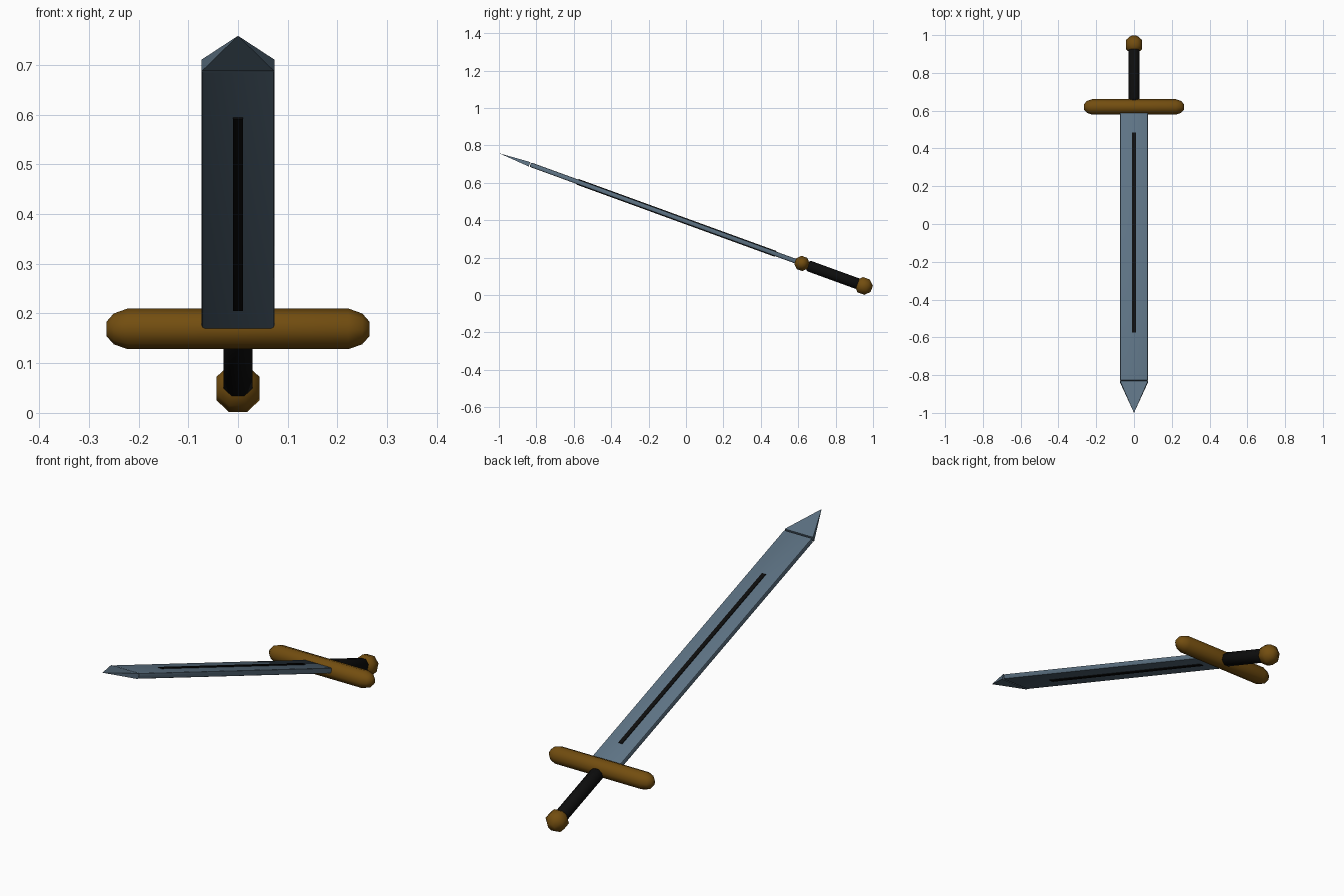
import bpy, bmesh, math
from mathutils import Matrix

if "Cube" in bpy.data.objects:
    bpy.data.objects.remove(bpy.data.objects["Cube"])

# Sword space: +y runs to the pommel, z is the blade thickness, origin in the guard
TILT = Matrix.Translation((0, 0.62, 0.169)) @ Matrix.Rotation(math.radians(-20), 4, "X")


def material(name, rgb, rough=0.6):
    m = bpy.data.materials.new(name)
    m.use_nodes = True
    m.diffuse_color = (*rgb, 1)
    bsdf = m.node_tree.nodes["Principled BSDF"]
    bsdf.inputs["Base Color"].default_value = (*rgb, 1)
    bsdf.inputs["Roughness"].default_value = rough
    return m


STEEL = material("blue grey steel", (0.11, 0.17, 0.23))
BRONZE = material("dark bronze", (0.17, 0.075, 0.005))
BLACK = material("black leather", (0.004, 0.004, 0.004))


def finish(name, bm, mat, angle=50):
    bmesh.ops.recalc_face_normals(bm, faces=bm.faces)
    mesh = bpy.data.meshes.new(name)
    bm.to_mesh(mesh)
    bm.free()
    mesh.materials.append(mat)
    ob = bpy.data.objects.new(name, mesh)
    bpy.context.collection.objects.link(ob)
    ob.matrix_world = TILT
    bpy.ops.object.select_all(action="DESELECT")
    ob.select_set(True)
    bpy.context.view_layer.objects.active = ob
    bpy.ops.object.shade_smooth_by_angle(angle=math.radians(angle))
    return ob


def lathe(name, profile, axis, mat, sides=8):
    """Eight-sided turned part; profile holds (position along axis, radius)."""
    bm = bmesh.new()
    rings = []
    for pos, r in profile:
        ring = []
        for i in range(sides):
            a = math.tau * (i + 0.5) / sides
            u, v = r * math.cos(a), r * math.sin(a)
            ring.append(bm.verts.new((pos, u, v) if axis == "x" else (u, pos, v)))
        rings.append(ring)
    for a, b in zip(rings, rings[1:]):
        for i in range(sides):
            j = (i + 1) % sides
            bm.faces.new((a[i], a[j], b[j], b[i]))
    bm.faces.new(rings[0])
    bm.faces.new(rings[-1])
    return finish(name, bm, mat)


def bar(name, half_x, y0, y1, half_z, mat, bevel):
    """Box along the blade with softened edges."""
    bm = bmesh.new()
    bmesh.ops.create_cube(bm, size=1)
    bmesh.ops.transform(bm, verts=bm.verts, matrix=Matrix.Translation((0, (y0 + y1) / 2, 0))
                        @ Matrix.Diagonal((2 * half_x, y1 - y0, 2 * half_z, 1)))
    bmesh.ops.bevel(bm, geom=bm.edges[:], offset=bevel, segments=2,
                    profile=0.5, affect="EDGES")
    return finish(name, bm, mat, 30)


# Blade with a dark strip standing slightly proud on both faces
bar("blade", 0.073, -1.545, -0.03, 0.0125, STEEL, 0.006)
bar("blade_strip", 0.01, -1.277, -0.149, 0.016, BLACK, 0.001)

# Four-sided pointed tip
bm = bmesh.new()
base = [bm.verts.new((x * 0.073, -1.55, z * 0.0125))
        for x, z in ((-1, -1), (1, -1), (1, 1), (-1, 1))]
apex = bm.verts.new((0, -1.724, 0))
bm.faces.new(base)
for i in range(4):
    bm.faces.new((base[i], base[(i + 1) % 4], apex))
finish("blade_tip", bm, STEEL, 10)

# Crossguard with rounded ends
end = [(0.265, 0.014), (0.25, 0.031), (0.222, 0.041)]
lathe("crossguard", [(-x, r) for x, r in end] + end[::-1], "x", BRONZE)

# Grip and pommel
lathe("grip", [(0.032, 0.024), (0.042, 0.032), (0.315, 0.032), (0.325, 0.026)], "y", BLACK)
lathe("pommel", [(0.305, 0.019), (0.332, 0.047), (0.370, 0.047), (0.397, 0.019)], "y", BRONZE)
